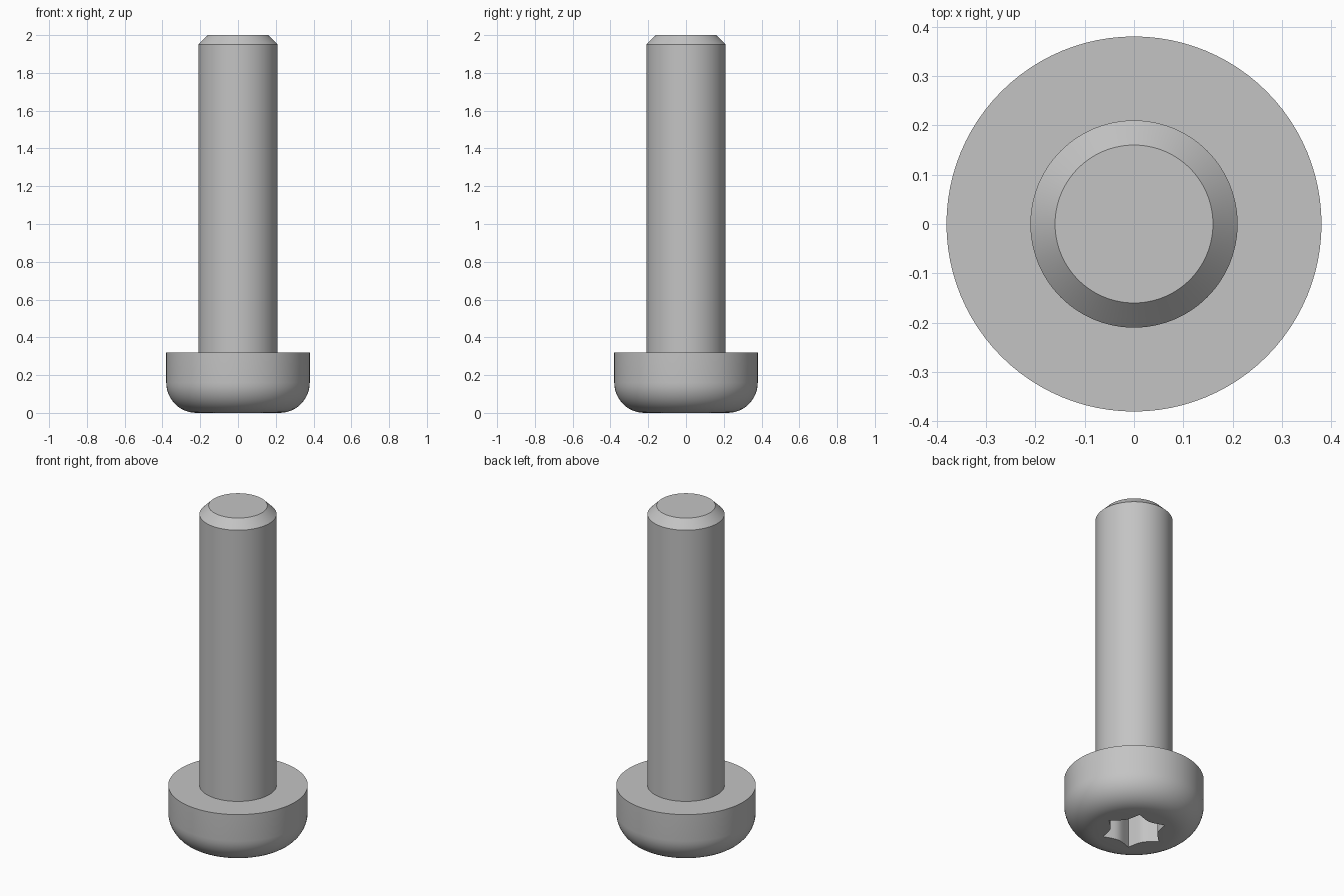
import bpy, bmesh
from math import sin, cos, pi, radians

cube = bpy.data.objects.get("Cube")
if cube:
    bpy.data.objects.remove(cube, do_unlink=True)

SEGMENTS = 96
TIP, SAG = 0.178, 0.024          # socket tip radius and flute depth


def steel():
    mat = bpy.data.materials.new("grey steel")
    mat.use_nodes = True
    colour = (0.55, 0.55, 0.55, 1)
    mat.diffuse_color = colour
    mat.node_tree.nodes["Principled BSDF"].inputs["Base Color"].default_value = colour
    return mat


def circle(radius):
    return lambda angle: radius


def star(angle):
    """Six pointed tips joined by shallow concave flutes."""
    a = (angle + 1e-6) % (pi / 3) - pi / 6
    chord = TIP * cos(pi / 6) / cos(a)
    return chord - SAG * (1 - (a / (pi / 6)) ** 2)


def add_ring(bm, outline, z):
    angles = [2 * pi * i / SEGMENTS for i in range(SEGMENTS)]
    return [bm.verts.new((outline(a) * cos(a), outline(a) * sin(a), z)) for a in angles]


# Shaft with chamfered end, then the head's flat shoulder
rings = [(circle(0.16), 2.0), (circle(0.21), 1.95), (circle(0.21), 0.32),
         (circle(0.38), 0.32)]

# Rounded underside of the head
FILLET = 0.16
for i in range(13):
    t = pi / 2 * i / 12
    rings.append((circle(0.38 - FILLET + FILLET * cos(t)), FILLET - FILLET * sin(t)))

# Six-lobed drive socket
rings += [(star, 0.0), (star, 0.18)]

bm = bmesh.new()
loops = [add_ring(bm, outline, z) for outline, z in rings]
for upper, lower in zip(loops, loops[1:]):
    for i in range(SEGMENTS):
        j = (i + 1) % SEGMENTS
        bm.faces.new((upper[i], lower[i], lower[j], upper[j]))
bm.faces.new(loops[0])
bm.faces.new(loops[-1])
bmesh.ops.recalc_face_normals(bm, faces=bm.faces)

mesh = bpy.data.meshes.new("socket_screw")
bm.to_mesh(mesh)
bm.free()
screw = bpy.data.objects.new("socket_screw", mesh)
bpy.context.collection.objects.link(screw)
mesh.materials.append(steel())

# Smooth the round walls while keeping the crisp edges
bpy.context.view_layer.objects.active = screw
screw.select_set(True)
bpy.ops.object.shade_smooth_by_angle(angle=radians(30))
